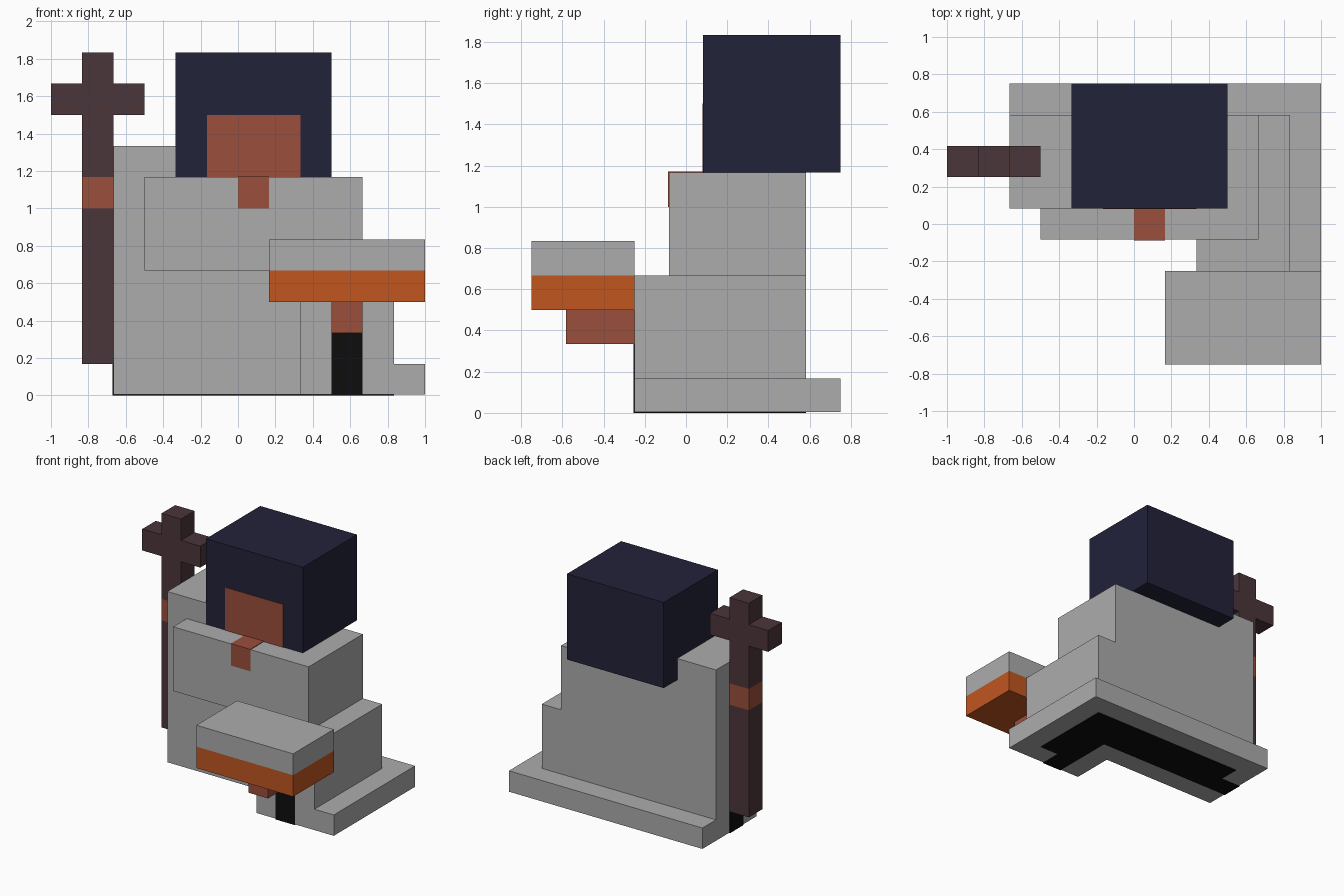
import bpy

cube = bpy.data.objects.get("Cube")
if cube:
    bpy.data.objects.remove(cube, do_unlink=True)

U = 1 / 6      # one block
T = 0.004      # thickness of painted plates


def linear(c):
    c /= 255
    return c / 12.92 if c <= 0.04045 else ((c + 0.055) / 1.055) ** 2.4


def material(name, rgb):
    m = bpy.data.materials.new(name)
    m.use_nodes = True
    col = [linear(c) for c in rgb] + [1.0]
    m.diffuse_color = col
    bsdf = m.node_tree.nodes["Principled BSDF"]
    bsdf.inputs["Base Color"].default_value = col
    bsdf.inputs["Roughness"].default_value = 0.9
    return m


grey = material("robe_grey", (172, 172, 174))
navy = material("hair_navy", (34, 34, 58))
skin = material("skin_brown", (155, 78, 59))
wood = material("dark_wood", (75, 54, 58))
orange = material("book_orange", (193, 86, 32))
black = material("shoe_black", (13, 13, 13))

CORNERS = [(0, 0, 0), (1, 0, 0), (1, 1, 0), (0, 1, 0),
           (0, 0, 1), (1, 0, 1), (1, 1, 1), (0, 1, 1)]
QUADS = [(0, 3, 2, 1), (4, 5, 6, 7), (0, 1, 5, 4),
         (1, 2, 6, 5), (2, 3, 7, 6), (3, 0, 4, 7)]


def blocks(name, mat, *boxes):
    """Each box is (x0, x1, y0, y1, z0, z1) in block units from the corner."""
    verts, faces = [], []
    for b in boxes:
        n = len(verts)
        verts += [(b[i] * U - 1, b[2 + j] * U - 0.75, b[4 + k] * U) for i, j, k in CORNERS]
        faces += [tuple(n + q for q in f) for f in QUADS]
    me = bpy.data.meshes.new(name)
    me.from_pydata(verts, [], faces)
    me.materials.append(mat)
    ob = bpy.data.objects.new(name, me)
    bpy.context.collection.objects.link(ob)
    return ob


t = T / U

# Robe: L-shaped hem, skirt with forward knee, chest and raised shoulder
blocks("robe_hem", grey, (2, 8, 5, 9, t, 1), (8, 12, 3, 9, t, 1))
blocks("robe_skirt", grey, (2, 8, 5, 8, 1, 4), (8, 11, 3, 8, 1, 4))
blocks("robe_chest", grey, (3, 10, 4, 8, 4, 7))
blocks("robe_shoulder", grey, (2, 3, 5, 8, 4, 8), (3, 4, 5, 8, 7, 8))

# Shoes: dark sole under the hem plus the two visible toes
blocks("sole", black, (3, 9, 6, 8, 0, t), (9, 11, 4, 8, 0, t))
blocks("front_shoe", black, (9, 10, 3 - t, 4, 0, 2))
blocks("side_shoe", black, (2 - t, 3, 6, 7, 0, 1))

# Head with face plate and neck opening
blocks("head", navy, (4, 9, 5, 9, 7, 11))
blocks("face", skin, (5, 8, 5 - t, 5, 7, 9))
blocks("neck", skin, (6, 7, 4 - t, 5, 6, 7 + t))

# Book held out in front
blocks("book_hand", skin, (9, 10, 1, 3, 2, 3))
blocks("book_cover", orange, (7, 12, 0, 3, 3, 4))
blocks("book_pages", grey, (7, 12, 0, 3, 4, 5))

# Staff with crossbar and gripping hand
blocks("staff_lower", wood, (1, 2, 6, 7, 1, 6))
blocks("staff_hand", skin, (1, 2, 6, 7, 6, 7))
blocks("staff_upper", wood, (1, 2, 6, 7, 7, 11))
blocks("staff_crossbar", wood, (0, 1, 6, 7, 9, 10), (2, 3, 6, 7, 9, 10))
